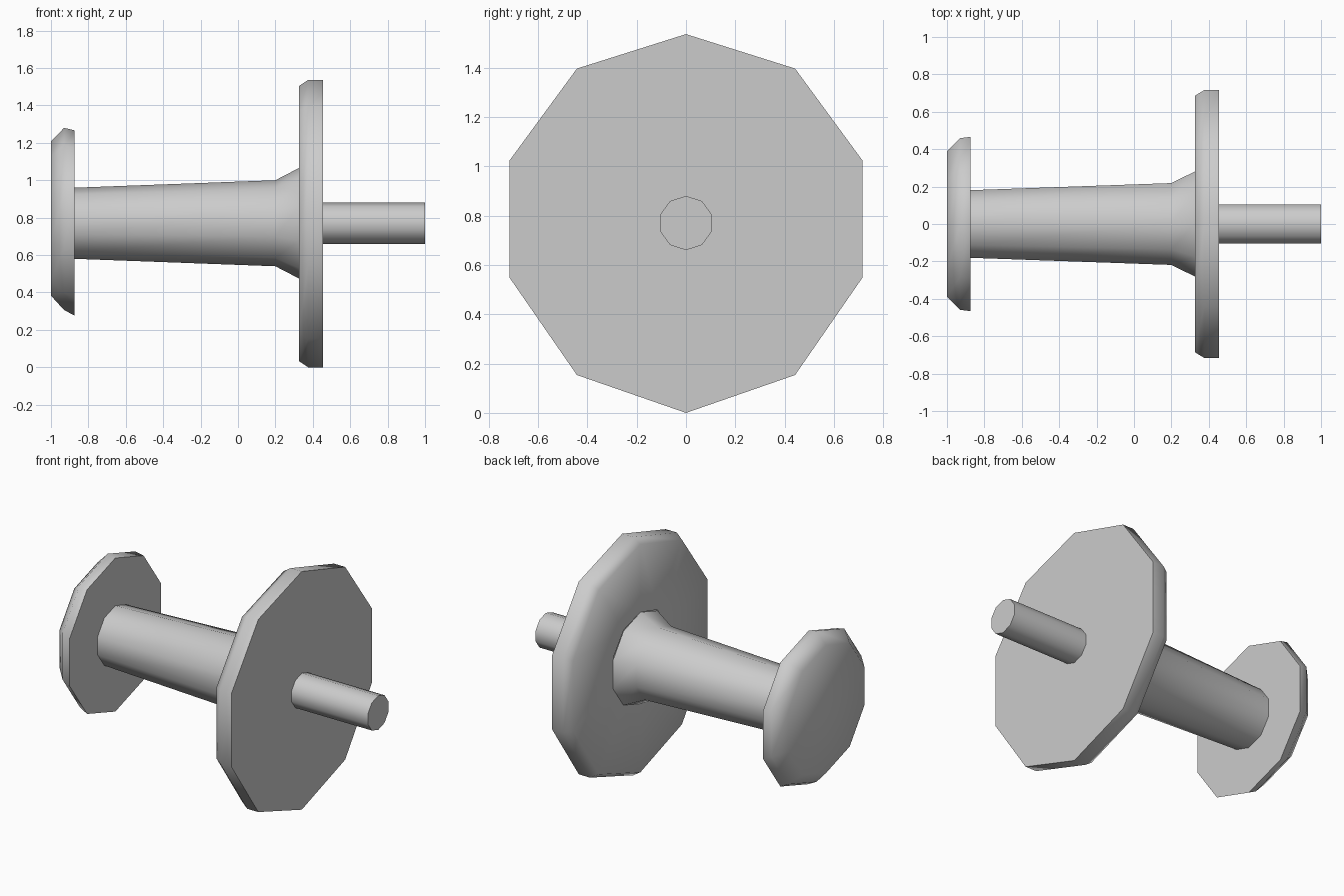
import bpy, bmesh
from math import sin, cos, pi, radians

if "Cube" in bpy.data.objects:
    bpy.data.objects.remove(bpy.data.objects["Cube"])

SIDES = 10


def turned(name, profile, cap_start=False, cap_end=False, squash=1.0, lift=0.0):
    """Ten-sided part turned about x; profile rows are (x, radius, centre z)."""
    bm = bmesh.new()
    rings = []
    for x, r, cz in profile:
        ring = []
        for i in range(SIDES):
            a = 2 * pi * i / SIDES
            ring.append(bm.verts.new((x, r * squash * sin(a),
                                      cz + r * cos(a) + lift * sin(a) ** 2)))
        rings.append(ring)
    for a, b in zip(rings, rings[1:]):
        for i in range(SIDES):
            j = (i + 1) % SIDES
            bm.faces.new((a[i], b[i], b[j], a[j]))
    if cap_start:
        bm.faces.new(rings[0])
    if cap_end:
        bm.faces.new(rings[-1][::-1])
    # Profiles run towards +x, so orient the outside consistently
    for f in bm.faces:
        f.normal_flip()
    mesh = bpy.data.meshes.new(name)
    bm.to_mesh(mesh)
    bm.free()
    ob = bpy.data.objects.new(name, mesh)
    bpy.context.collection.objects.link(ob)
    bpy.ops.object.select_all(action='DESELECT')
    ob.select_set(True)
    bpy.context.view_layer.objects.active = ob
    bpy.ops.object.shade_smooth_by_angle(angle=radians(60))
    return ob


# Small end flange with chamfered outer rim and flat inner face
turned("small_flange", [(-1.0, 0.412, 0.795), (-0.93, 0.487, 0.793),
                        (-0.875, 0.495, 0.772), (-0.875, 0.19, 0.77)],
       cap_start=True, squash=0.99)

# Tapered spindle that flares into the large disc
turned("spindle", [(-0.875, 0.19, 0.77), (0.2, 0.23, 0.77), (0.325, 0.295, 0.77)])

# Large disc with a small chamfer on the spindle side
turned("large_disc", [(0.325, 0.295, 0.77), (0.325, 0.735, 0.768),
                      (0.375, 0.768, 0.768), (0.455, 0.768, 0.768)],
       cap_end=True, squash=0.98, lift=0.02)

# Thin axle stub
turned("axle", [(0.455, 0.11, 0.77), (1.0, 0.11, 0.77)], cap_end=True)
